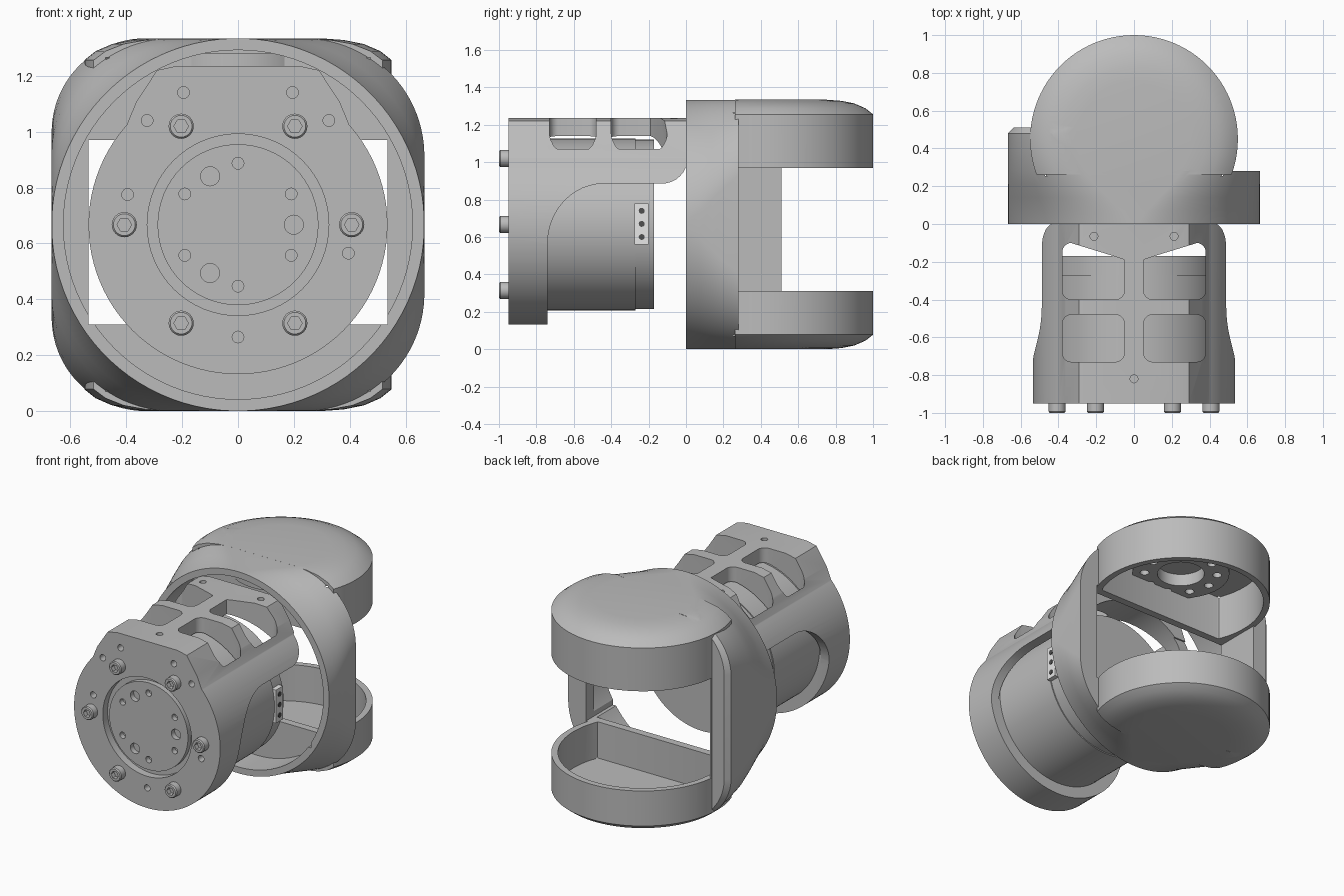
import bpy, bmesh, math

cube = bpy.data.objects.get("Cube")
if cube:
    bpy.data.objects.remove(cube, do_unlink=True)

AXIS = 0.667  # height of the main axis, also the half width of the fork


def material(name, value):
    m = bpy.data.materials.new(name)
    m.use_nodes = True
    col = (value, value, value, 1)
    m.diffuse_color = col
    m.node_tree.nodes["Principled BSDF"].inputs["Base Color"].default_value = col
    return m


grey = material("machined grey", 0.5)
white = material("connector white", 0.85)
dark = material("socket dark", 0.08)


# --- helpers: 2D outlines, lofted solids, booleans ---
def circle(a, b, r, n=64, hexed=False):
    pts = []
    for i in range(n):
        t = math.tau * i / n
        k = r
        if hexed:
            k = r * math.cos(math.pi / 6) / math.cos(t % (math.pi / 3) - math.pi / 6)
        pts.append((a + k * math.cos(t), b + k * math.sin(t)))
    return pts


def round_rect(a, b, ha, hb, r, n=64):
    pts = []
    for i in range(n):
        t = math.tau * (i + 0.5) / n
        c, s = math.cos(t), math.sin(t)
        pts.append((a + math.copysign(ha - r, c) + r * c,
                    b + math.copysign(hb - r, s) + r * s))
    return pts


def rect(a0, a1, b0, b1):
    return [(a0, b0), (a1, b0), (a1, b1), (a0, b1)]


def place(pts, axis, h):
    put = {"x": lambda a, b: (h, a, b),
           "y": lambda a, b: (a, h, b),
           "z": lambda a, b: (a, b, h)}[axis]
    return [put(a, b) for a, b in pts]


def prism(pts, axis, h0, h1):
    return [place(pts, axis, h0), place(pts, axis, h1)]


def solid(name, parts, mat=grey):
    bm = bmesh.new()
    for rings in parts:
        loops = [[bm.verts.new(p) for p in ring] for ring in rings]
        n = len(loops[0])
        for lo, hi in zip(loops, loops[1:]):
            for i in range(n):
                j = (i + 1) % n
                bm.faces.new((lo[i], lo[j], hi[j], hi[i]))
        bm.faces.new(loops[0])
        bm.faces.new(loops[-1])
    bmesh.ops.recalc_face_normals(bm, faces=bm.faces)
    me = bpy.data.meshes.new(name)
    bm.to_mesh(me)
    bm.free()
    me.materials.append(mat)
    ob = bpy.data.objects.new(name, me)
    bpy.context.collection.objects.link(ob)
    return ob


def boolean(ob, parts, op="DIFFERENCE"):
    for part in parts:
        tool = part if isinstance(part, bpy.types.Object) else solid("tool", [part])
        mod = ob.modifiers.new("bool", "BOOLEAN")
        mod.operation = op
        mod.solver = "EXACT"
        mod.object = tool
        bpy.context.view_layer.objects.active = ob
        bpy.ops.object.modifier_apply(modifier=mod.name)
        bpy.data.objects.remove(tool, do_unlink=True)


# --- fork: round collar blending into a rounded square, two cups, two arms ---
sections = [(0, 0.666), (0.07, 0.62), (0.14, 0.55), (0.21, 0.48),
            (0.28, 0.42), (0.4, 0.36), (0.48, 0.335), (0.51, 0.33)]
fork = solid("fork", [[
    place(round_rect(0, AXIS, AXIS - max(0, y - 0.48), AXIS, r, 96), "y", y)
    for y, r in sections]])
boolean(fork, [prism(rect(0, 1, -1, 2), "y", 0.28, 1)])

rim = [(0.3, 0), (0.38, 0.006), (0.45, 0.02), (0.51, 0.046), (0.55, 0.078)]
levels = rim + [(r, 2 * AXIS - z) for r, z in reversed(rim)]
cups = solid("cups", [[place(circle(0, 0.45, r, 96), "z", z) for r, z in levels]])
boolean(cups, [prism(rect(-1, 1, -1, 3), "y", -1, 0.262)])
boolean(fork, [cups], "UNION")

cup_inside = [(x, max(y, 0.25)) for x, y in circle(0, 0.45, 0.51, 96)]
cup_inside = [p for i, p in enumerate(cup_inside)
              if p[1] > 0.25 or cup_inside[i - 1][1] > 0.25
              or cup_inside[(i + 1) % 96][1] > 0.25]
boolean(fork, [
    prism(circle(0, AXIS, 0.625, 96), "y", -0.1, 0.2),
    prism(cup_inside, "z", 0.07, 1.265),
    prism(rect(-0.535, 0.535, 0.31, 0.97), "y", -0.2, 1.2),
    prism(rect(0.4, 0.8, 0.31, 0.97), "y", 0.281, 1.2),
    prism(rect(-0.8, 0.8, 0.31, 0.97), "y", 0.511, 1.2),
])

# --- output hub inside the upper cup ---
hub = solid("output_hub", [prism(circle(0, 0.45, 0.3), "z", 1.17, 1.28)])
boolean(hub, [prism(circle(0, 0.45, 0.145), "z", 1.1, 1.25)])
for i in range(10):
    t = math.tau * i / 10
    boolean(hub, [prism(circle(0.225 * math.cos(t), 0.45 + 0.225 * math.sin(t),
                               0.028, 16), "z", 1.1, 1.22)])

# --- motor housing: cylinder with a flat pad on top ---
housing = solid("motor_housing", [prism(circle(0, AXIS, 0.535, 96), "y", -0.95, 0.02)])
pad = [(-0.4, 1.02), (0.4, 1.02), (0.365, 1.105), (0.29, 1.22), (0.22, 1.235),
       (-0.22, 1.235), (-0.29, 1.22), (-0.365, 1.105)]
boolean(housing, [prism(pad, "y", -0.95, 0.02)], "UNION")

# swept side opening
side = [(-0.74, -0.1)]
for i in range(13):
    t = math.pi / 2 * i / 12
    side.append((-0.44 - 0.3 * math.cos(t), 0.565 + 0.32 * math.sin(t)))
for i in range(9):
    t = math.pi / 2 * i / 8
    side.append((-0.13 + 0.14 * math.sin(t), 1.025 - 0.14 * math.cos(t)))
side += [(0.1, 1.025), (0.1, -0.1)]
boolean(housing, [
    prism(circle(0, AXIS, 0.475, 96), "y", -0.74, 0.5),
    prism(side, "x", -1, 1),
    prism(circle(0, AXIS, 0.325), "y", -1.1, -0.9),
])

# top windows and small top holes
for s in (-1, 1):
    rear = round_rect(s * 0.215, -0.25, 0.165, 0.15, 0.05, 32)
    rear = [(x, min(y, -0.19 + 0.36 * (abs(x) - 0.05))) for x, y in rear]
    boolean(housing, [
        prism(round_rect(s * 0.215, -0.605, 0.165, 0.125, 0.05, 32), "z", 0.9, 1.5),
        prism(rear, "z", 0.9, 1.5),
        prism(circle(s * 0.212, -0.065, 0.021, 16), "z", 1.17, 1.5),
    ])
boolean(housing, [prism(circle(0, -0.82, 0.021, 16), "z", 1.17, 1.5)])

# holes in the front flange
for x, z in [(-0.195, 1.14), (0.195, 1.14), (-0.325, 1.04), (0.325, 1.04),
             (-0.395, 0.775), (0.395, 0.565), (0, 0.265)]:
    boolean(housing, [prism(circle(x, z, 0.021, 16), "y", -1.1, -0.88)])

# --- motor body and its front output face ---
motor = solid("motor_body", [[
    place(circle(0, AXIS, r, 96), "y", y)
    for r, y in [(0.46, -0.75), (0.46, -0.27), (0.453, -0.27), (0.453, -0.17)]]])
face = solid("output_face", [prism(circle(0, AXIS, 0.288), "y", -0.935, -0.85)])
for i in range(3):
    t = math.tau * i / 3
    boolean(face, [prism(circle(0.2 * math.cos(t), AXIS + 0.2 * math.sin(t),
                                0.034, 20), "y", -1.1, -0.89)])
for i in range(6):
    t = math.tau * (i + 0.5) / 6
    boolean(face, [prism(circle(0.22 * math.cos(t), AXIS + 0.22 * math.sin(t),
                                0.021, 16), "y", -1.1, -0.89)])

# --- six socket head screws ---
for i in range(6):
    t = math.tau * i / 6
    x, z = 0.407 * math.cos(t), AXIS + 0.407 * math.sin(t)
    steps = [(0.045, -0.94, False), (0.045, -0.993, False), (0.039, -1.0, False),
             (0.026, -1.0, True), (0.026, -0.97, True)]
    solid("screw", [[place(circle(x, z, r, 24, h), "y", y) for r, y, h in steps]])

# --- cable connector on the motor side ---
solid("connector", [prism(rect(-0.275, -0.2, 0.56, 0.78), "x", 0.43, 0.47)], white)
for z in (0.6, 0.67, 0.74):
    solid("connector_socket", [prism(circle(-0.237, z, 0.016, 12), "x", 0.465, 0.474)], dark)

# --- shading ---
for ob in list(bpy.context.collection.objects):
    if ob.type == "MESH":
        bpy.ops.object.select_all(action="DESELECT")
        ob.select_set(True)
        bpy.context.view_layer.objects.active = ob
        bpy.ops.object.shade_smooth_by_angle(angle=math.radians(30))
